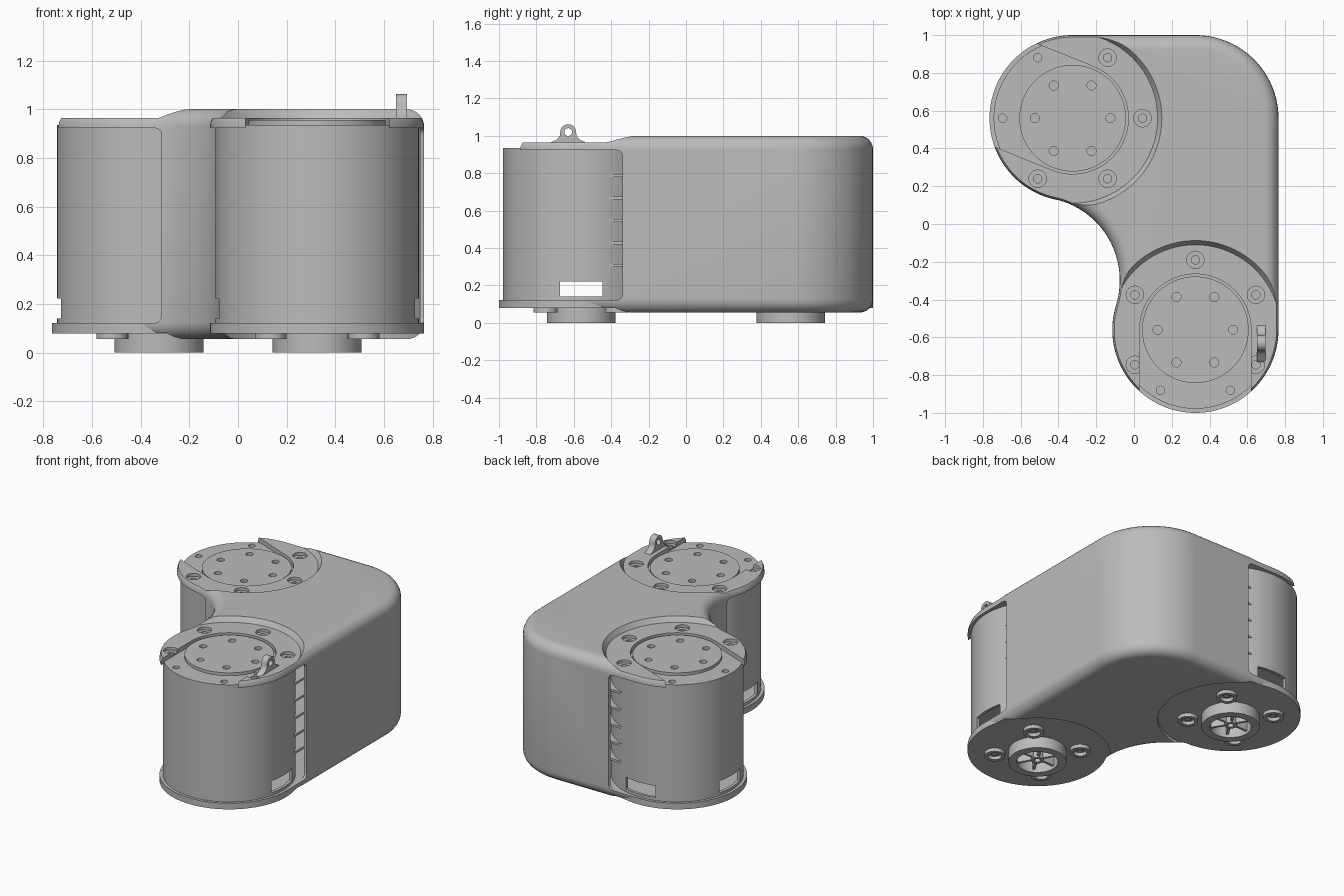
import bpy, bmesh
from math import radians, pi, sin, cos, atan2, hypot, sqrt
from mathutils import Matrix, Vector

cube = bpy.data.objects.get("Cube")
if cube:
    bpy.data.objects.remove(cube, do_unlink=True)

grey = bpy.data.materials.new("neutral grey")
grey.use_nodes = True
grey.diffuse_color = (0.5, 0.5, 0.5, 1)
grey.node_tree.nodes["Principled BSDF"].inputs["Base Color"].default_value = (0.5, 0.5, 0.5, 1)

R = 0.44
A, B, CORNER = Vector((-0.325, 0.56)), Vector((0.325, -0.56)), Vector((0.325, 0.56))
half = (B - A).length / 2
C = Vector((-0.865, -0.5)) * sqrt((2 * R) ** 2 - half ** 2)   # centre of the concave waist


def make(name, bm):
    bmesh.ops.recalc_face_normals(bm, faces=bm.faces)
    mesh = bpy.data.meshes.new(name)
    bm.to_mesh(mesh)
    bm.free()
    mesh.materials.append(grey)
    ob = bpy.data.objects.new(name, mesh)
    bpy.context.collection.objects.link(ob)
    return ob


def activate(ob):
    bpy.ops.object.select_all(action='DESELECT')
    ob.select_set(True)
    bpy.context.view_layer.objects.active = ob


def cylinders(name, spots, r, z0, z1, top_r=None, n=96):
    bm = bmesh.new()
    for x, y in spots:
        bmesh.ops.create_cone(bm, cap_ends=True, segments=n, radius1=r, radius2=top_r or r,
                              depth=z1 - z0, matrix=Matrix.Translation((x, y, (z0 + z1) / 2)))
    return make(name, bm)


def prism(name, pts, z0, z1):
    bm = bmesh.new()
    face = bm.faces.new([bm.verts.new((x, y, z0)) for x, y in pts])
    new = bmesh.ops.extrude_face_region(bm, geom=[face])["geom"]
    bmesh.ops.translate(bm, vec=(0, 0, z1 - z0), verts=[v for v in new if isinstance(v, bmesh.types.BMVert)])
    return make(name, bm)


def box(name, centre, angle, near, far, width, z0, z1, bevel=0):
    # box reaching from near to far along a heading from the centre
    bm = bmesh.new()
    bmesh.ops.create_cube(bm, size=1, matrix=Matrix.Translation((*centre, 0)) @ Matrix.Rotation(radians(angle), 4, 'Z')
                          @ Matrix.Translation(((near + far) / 2, 0, (z0 + z1) / 2))
                          @ Matrix.Diagonal((far - near, width, z1 - z0, 1)))
    if bevel:
        bmesh.ops.bevel(bm, geom=bm.edges[:], offset=bevel, segments=4, affect='EDGES', profile=0.5)
    return make(name, bm)


def modify(ob, kind, **settings):
    activate(ob)
    mod = ob.modifiers.new(kind.lower(), kind)
    for key, value in settings.items():
        setattr(mod, key, value)
    bpy.ops.object.modifier_apply(modifier=mod.name)


def cut(ob, cutter):
    cutter.hide_render = True
    modify(ob, 'BOOLEAN', operation='DIFFERENCE', solver='EXACT', object=cutter)
    bpy.data.objects.remove(cutter, do_unlink=True)


def arc(c, r, a0, a1, n):
    return [(c.x + r * cos(a0 + (a1 - a0) * i / n), c.y + r * sin(a0 + (a1 - a0) * i / n)) for i in range(n + 1)]


def outline(d):
    # housing footprint, inset by d
    to_a, to_b = A - C, B - C
    ta, tb = atan2(to_a.y, to_a.x), atan2(to_b.y, to_b.x)
    return (arc(A, R - d, pi / 2, ta + pi, 44) + arc(C, R + d, ta, tb, 28)[1:-1]
            + arc(B, R - d, tb + pi, 2 * pi, 48) + arc(CORNER, R - d, 0, pi / 2, 24))


def ring(c, r, angles):
    return [(c.x + r * cos(radians(a)), c.y + r * sin(radians(a))) for a in angles]


# Hollow housing with rounded rims
housing = prism("housing", outline(0), 0.055, 1.0)
modify(housing, 'BEVEL', width=0.072, segments=6, limit_method='ANGLE', angle_limit=radians(45))
cut(housing, prism("cavity", outline(0.018), 0.12, 0.925))

# Per motor: centre, slot heading, opening heading, opening depth, top screws, small holes, windows
motors = {
    "rear": (A, 158, 167, -0.116, (60, 0, -60, -120), (120, 180), (90, 180)),
    "front": (B, -90, -90, -0.22, (90, 30, 150, -150, -30), (-120, -60), (0, 180)),
}
screw_turns = (45, 135, 225, 315)

for side, (c, slot, opening, depth, screws, holes, windows) in motors.items():
    # Openings, recesses and screw holes in the housing
    cut(housing, box("opening", c, opening, depth, 0.8, 1.4, 0.122, 0.923, 0.03))
    cut(housing, cylinders("top_recess", [c], 0.45, 0.965, 1.02, 0.485))
    cut(housing, cylinders("bottom_recess", [c], 0.46, 0.0, 0.08))
    cut(housing, cylinders("lid_hole", [c], 0.295, 0.9, 1.02))
    cut(housing, box("lid_slot", c, slot, 0, 0.6, 0.59, 0.9, 1.02))
    spots = ring(c, 0.37, screws)
    cut(housing, cylinders("counterbore", spots, 0.046, 0.945, 1.02, n=32))
    cut(housing, cylinders("screw_hole", spots, 0.022, 0.93, 1.0, n=24))

    # Motor can with hollow inside and vent windows
    can = cylinders(side + "_motor_can", [c], 0.418, 0.115, 0.935, n=128)
    cut(can, cylinders("can_inside", [c], 0.398, 0.118, 0.9, n=128))
    for heading in windows:
        cut(can, box("window", c, heading, 0.2, 0.6, 0.225, 0.14, 0.222))
    cut(can, cylinders("small_holes", ring(c, 0.37, holes), 0.022, 0.915, 0.96, n=24))

    # Raised disc on the can
    disc = cylinders(side + "_top_disc", [c], 0.282, 0.93, 0.955)
    cut(disc, cylinders("disc_holes", ring(c, 0.2, range(0, 360, 60)), 0.024, 0.935, 0.98, n=24))

    # Bottom flange, screw bosses and output hub
    cylinders(side + "_bottom_flange", [c], R, 0.079, 0.12, n=128)
    spots = ring(c, 0.27, screw_turns)
    bosses = cylinders(side + "_bosses", spots, 0.065, 0.055, 0.085, n=40)
    cut(bosses, cylinders("boss_holes", spots, 0.042, 0.03, 0.079, n=32))
    cylinders(side + "_boss_screws", spots, 0.022, 0.068, 0.085, n=6)
    hub_ring = cylinders(side + "_hub_ring", [c], 0.183, 0.0, 0.085)
    cut(hub_ring, cylinders("hub_bore", [c], 0.13, -0.02, 0.1))
    hub = cylinders(side + "_hub_core", [c], 0.04, 0.012, 0.085, n=40)
    cut(hub, cylinders("shaft_hole", [c], 0.02, 0.0, 0.07, n=32))
    for turn in range(0, 360, 60):
        box(side + "_hub_spoke", c, turn, 0.035, 0.135, 0.016, 0.02, 0.085)

# Inner ribs seen through the gap beside the cans
for i in range(5):
    prism("inner_rib", outline(0.05), 0.3 + 0.12 * i, 0.315 + 0.12 * i)

# Cable eyelet: profile in y-z, turned upright
eye = Vector((0, 1.02))
left = [(-0.1, 0.955), (-0.09, 0.967), (-0.06, 0.98), (-0.045, 1.0)]
profile = left + arc(eye, 0.042, pi, 0, 16) + [(-x, y) for x, y in reversed(left)]
eyelet = prism("cable_eyelet", profile, 0, 0.045)
cut(eyelet, cylinders("eye_hole", [eye], 0.021, -0.1, 0.1, n=32))
eyelet.data.transform(Matrix.Translation((0.65, -0.63, 0)) @ Matrix(((0, 0, 1, 0), (1, 0, 0, 0), (0, 1, 0, 0), (0, 0, 0, 1))))

# Smooth shading with sharp edges kept
for ob in bpy.context.scene.objects:
    if ob.type == 'MESH':
        activate(ob)
        bpy.ops.object.shade_smooth_by_angle(angle=radians(30))
